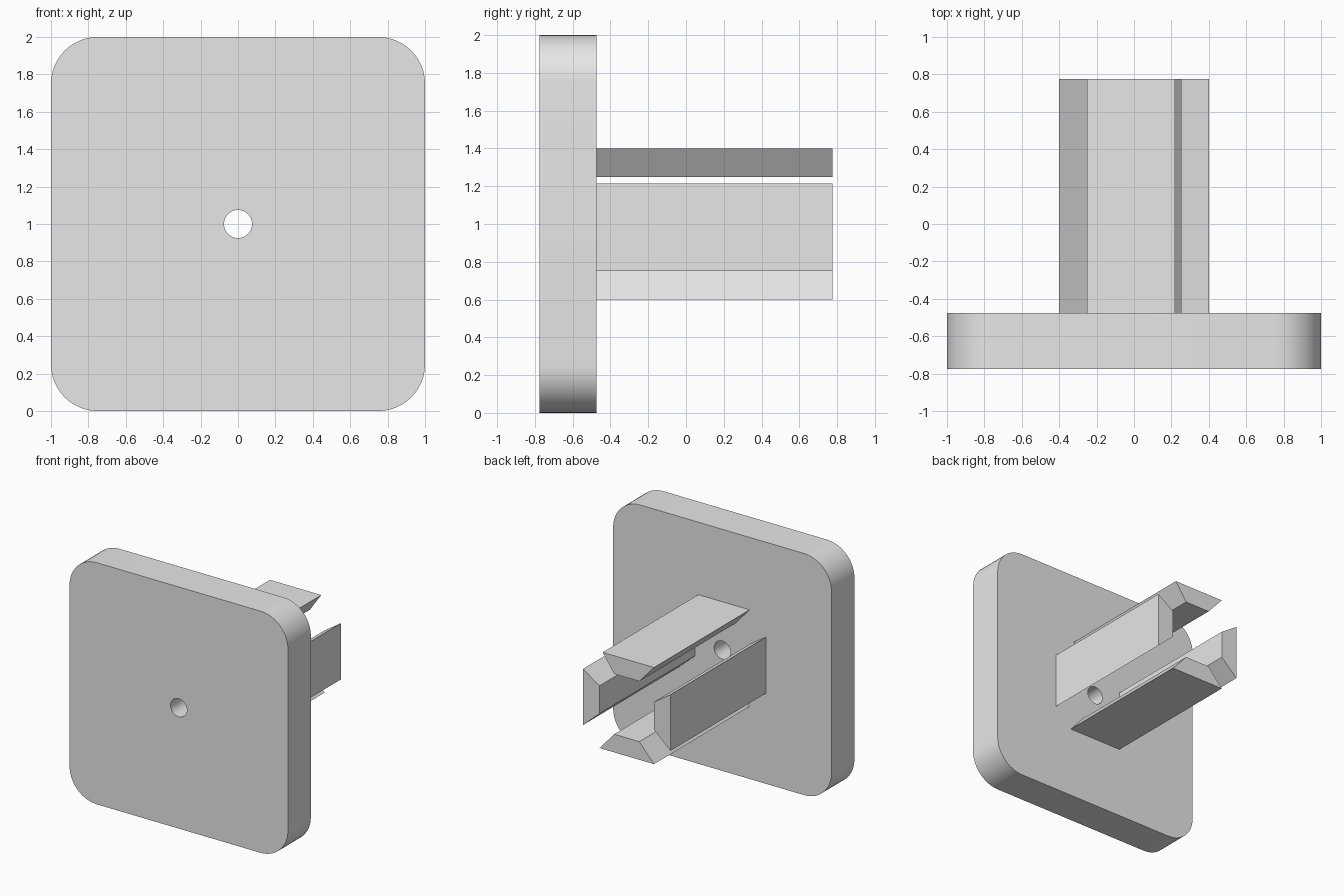
import bpy, bmesh, math
from mathutils import Vector

if "Cube" in bpy.data.objects:
    bpy.data.objects.remove(bpy.data.objects["Cube"], do_unlink=True)

# Single grey finish
GREY = (0.8, 0.8, 0.8, 1.0)
grey = bpy.data.materials.new("plain_grey")
grey.use_nodes = True
grey.diffuse_color = GREY
grey.node_tree.nodes["Principled BSDF"].inputs["Base Color"].default_value = GREY

CENTRE_Z = 1.0
FRONT, SHOULDER, TIP = -0.775, -0.475, 0.775


def finish(bm, name):
    bmesh.ops.recalc_face_normals(bm, faces=bm.faces[:])
    mesh = bpy.data.meshes.new(name)
    bm.to_mesh(mesh)
    bm.free()
    mesh.materials.append(grey)
    obj = bpy.data.objects.new(name, mesh)
    bpy.context.collection.objects.link(obj)
    return obj


def ring(bm, points, y):
    return [bm.verts.new((x, y, CENTRE_Z + z)) for x, z in points]


def bridge(bm, a, b):
    for i in range(len(a)):
        j = (i + 1) % len(a)
        bm.faces.new((a[i], a[j], b[j], b[i]))


# Rounded square plate with a round through hole
def build_plate(half=1.0, radius=0.25, hole=0.075, steps=12):
    outline, bore = [], []
    for corner in range(4):
        mid = math.pi / 4 + corner * math.pi / 2
        cx = math.copysign(half - radius, math.cos(mid))
        cz = math.copysign(half - radius, math.sin(mid))
        for s in range(steps + 1):
            a = (corner + s / steps) * math.pi / 2
            outline.append((cx + radius * math.cos(a), cz + radius * math.sin(a)))
            b = 2 * math.pi * (corner * (steps + 1) + s + 0.5) / (4 * (steps + 1))
            bore.append((hole * math.cos(b), hole * math.sin(b)))
    bm = bmesh.new()
    outer_front, outer_back = ring(bm, outline, FRONT), ring(bm, outline, SHOULDER)
    hole_front, hole_back = ring(bm, bore, FRONT), ring(bm, bore, SHOULDER)
    bridge(bm, outer_front, outer_back)
    bridge(bm, outer_back, hole_back)
    bridge(bm, hole_back, hole_front)
    bridge(bm, hole_front, outer_front)
    plate = finish(bm, "base_plate")
    bpy.ops.object.select_all(action='DESELECT')
    plate.select_set(True)
    bpy.context.view_layer.objects.active = plate
    bpy.ops.object.shade_smooth_by_angle(angle=math.radians(30))


# Tapered bar: wide outer face, narrow inner face, running back from the plate
def build_bar(name, side, across, low, high):
    outer, inner, narrow = 0.4, 0.25, 0.115
    section = [(low, outer), (high, outer), (narrow, inner), (-narrow, inner)]
    points = [Vector(across) * t + Vector(side) * d for t, d in section]
    bm = bmesh.new()
    start, end = ring(bm, points, SHOULDER), ring(bm, points, TIP)
    bridge(bm, start, end)
    bm.faces.new(start)
    bm.faces.new(end)
    finish(bm, name)


X, Z = (1, 0), (0, 1)
build_plate()
build_bar("top_bar", (0, 1), X, -0.25, 0.22)
build_bar("bottom_bar", (0, -1), X, -0.25, 0.25)
build_bar("left_bar", (1, 0), Z, -0.25, 0.215)
build_bar("right_bar", (-1, 0), Z, -0.25, 0.215)
